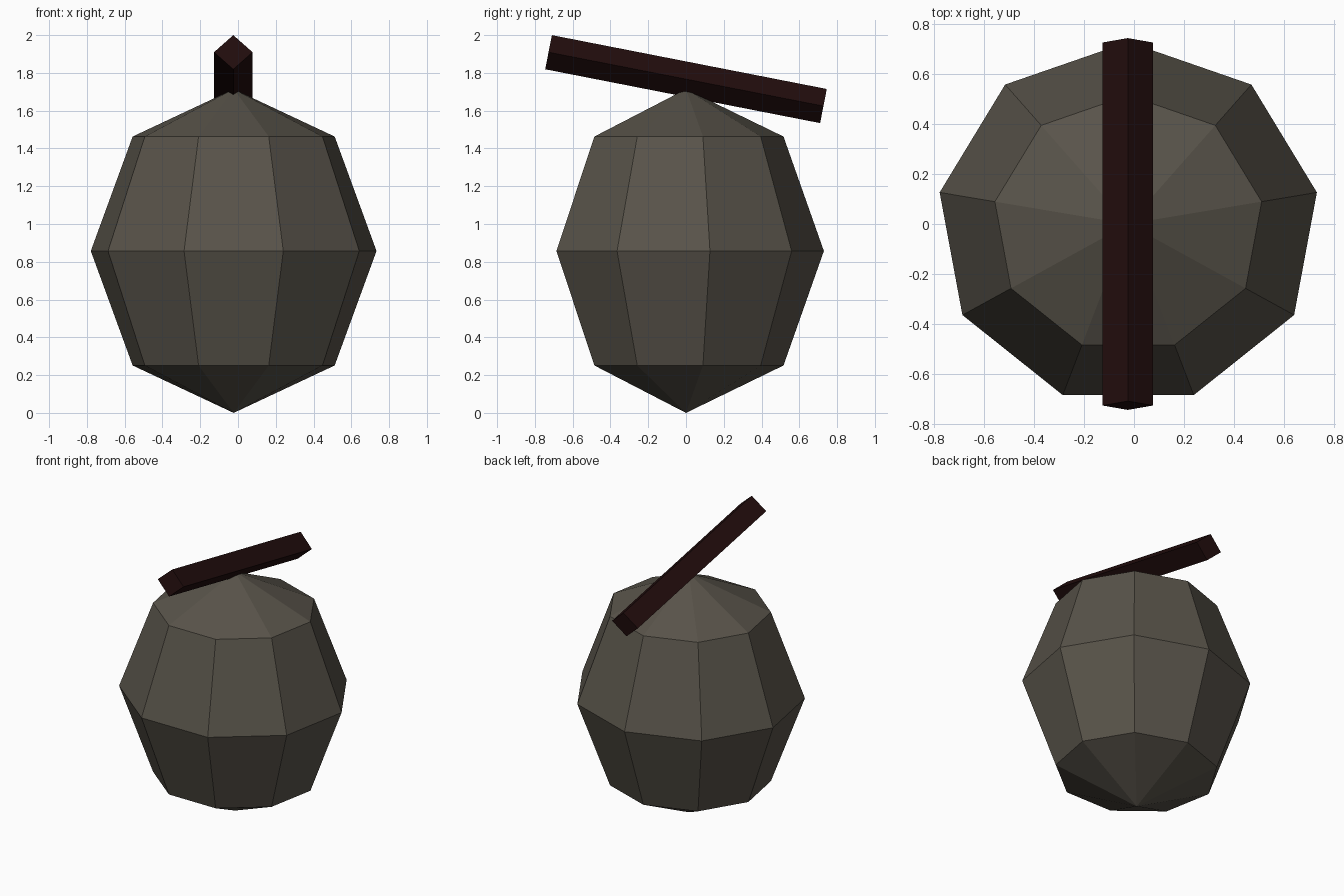
import bpy, math

if "Cube" in bpy.data.objects:
    bpy.data.objects.remove(bpy.data.objects["Cube"])


def material(name, rgb):
    m = bpy.data.materials.new(name)
    m.diffuse_color = (*rgb, 1.0)
    m.use_nodes = True
    m.node_tree.nodes["Principled BSDF"].inputs["Base Color"].default_value = m.diffuse_color
    return m


stone = material("dark stone", (0.098, 0.087, 0.068))
wood = material("dark red wood", (0.016, 0.004, 0.004))

CX = -0.023  # shared centre line of both parts

# Rounded body: nine-sided low-poly ball, slightly stretched upward
bpy.ops.mesh.primitive_uv_sphere_add(segments=9, ring_count=4, radius=1,
                                     location=(CX, 0, 0.857))
body = bpy.context.object
body.name = "body"
body.scale = (0.768, 0.73, 0.857)
body.data.materials.append(stone)

# Tilted four-sided bar lying across the top, edge upward
bpy.ops.mesh.primitive_cylinder_add(vertices=4, radius=1, depth=1.483,
                                    location=(CX - 0.002, 0, 1.767),
                                    rotation=(math.radians(90 - 11.08), 0, 0))
bar = bpy.context.object
bar.name = "top_bar"
bar.scale = (0.102, 0.092, 1)
bar.data.materials.append(wood)

for ob in (body, bar):
    ob.data.shade_flat()
